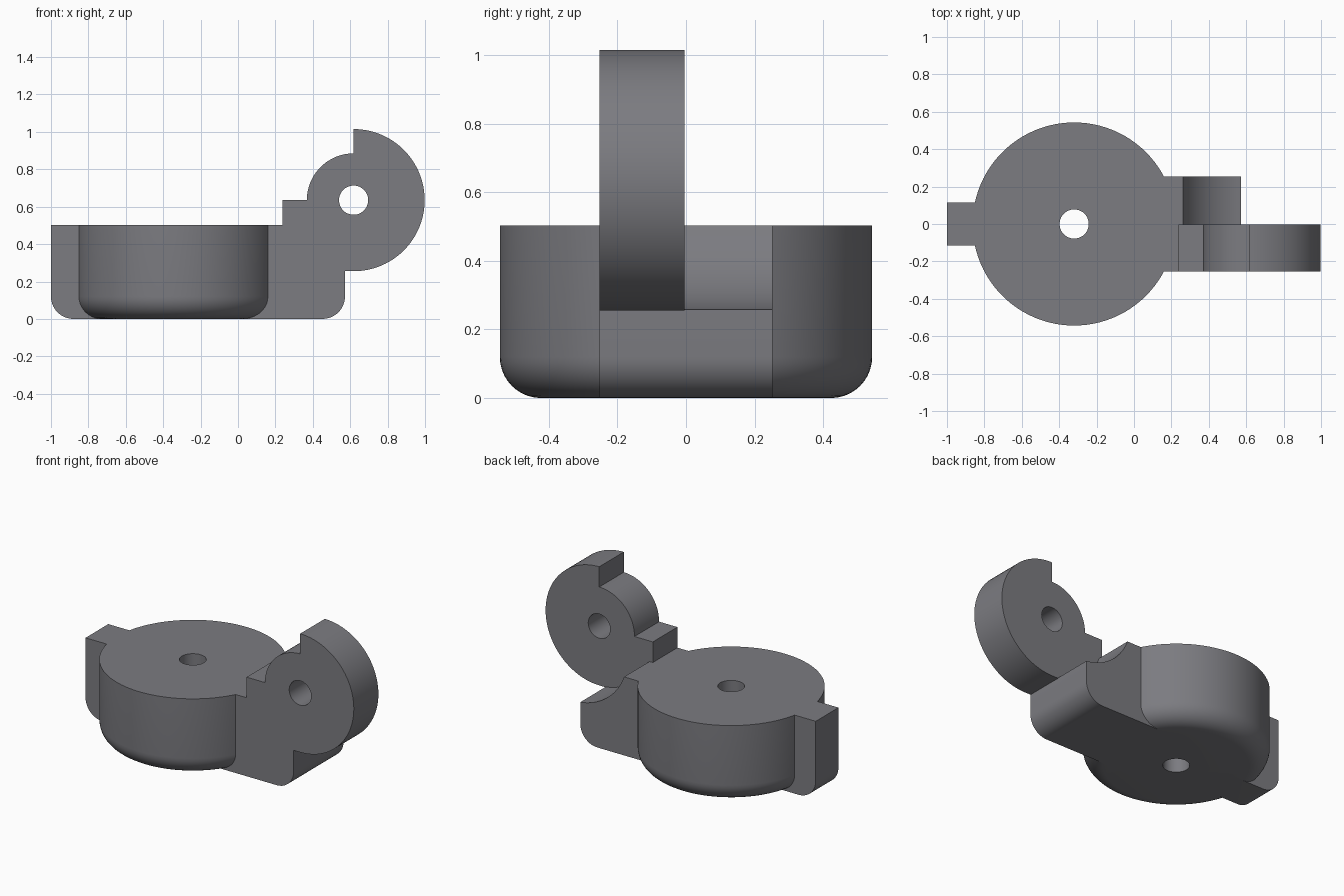
import bpy, bmesh, math

if "Cube" in bpy.data.objects:
    bpy.data.objects.remove(bpy.data.objects["Cube"])

grey = bpy.data.materials.new("dark_grey")
grey.diffuse_color = (0.2, 0.2, 0.218, 1)
grey.use_nodes = True
grey.node_tree.nodes["Principled BSDF"].inputs["Base Color"].default_value = grey.diffuse_color

CX = -0.32                      # cup axis
PX, PZ, R = 0.618, 0.635, 0.38  # hinge pivot and knuckle radius
W, H, F = 0.253, 0.503, 0.12    # arm half width, body height, bottom fillet


def arc(cx, cz, r, a0, a1, n):
    return [(cx + r * math.cos(math.radians(a0 + (a1 - a0) * i / n)),
             cz + r * math.sin(math.radians(a0 + (a1 - a0) * i / n))) for i in range(n + 1)]


def finish(name, bm):
    bmesh.ops.recalc_face_normals(bm, faces=bm.faces)
    me = bpy.data.meshes.new(name)
    bm.to_mesh(me)
    bm.free()
    me.materials.append(grey)
    ob = bpy.data.objects.new(name, me)
    bpy.context.collection.objects.link(ob)
    return ob


def extrude_xz(name, pts, y0, y1):
    """Solid from an x-z outline between two y planes."""
    bm = bmesh.new()
    face = bm.faces.new([bm.verts.new((x, y0, z)) for x, z in pts])
    out = bmesh.ops.extrude_face_region(bm, geom=[face])
    verts = [v for v in out["geom"] if isinstance(v, bmesh.types.BMVert)]
    bmesh.ops.translate(bm, verts=verts, vec=(0, y1 - y0, 0))
    return finish(name, bm)


def lathe(name, pts, cx, n=96):
    """Closed solid from an (r, z) outline, with flat caps."""
    bm = bmesh.new()
    rings = [[bm.verts.new((cx + r * math.cos(math.tau * i / n), r * math.sin(math.tau * i / n), z))
              for i in range(n)] for r, z in pts]
    for a, b in zip(rings, rings[1:]):
        for i in range(n):
            j = (i + 1) % n
            bm.faces.new((a[i], a[j], b[j], b[i]))
    bm.faces.new(rings[0])
    bm.faces.new(rings[-1])
    return finish(name, bm)


def combine(target, other, op):
    mod = target.modifiers.new(op.lower(), 'BOOLEAN')
    mod.operation, mod.solver, mod.object = op, 'EXACT', other
    bpy.context.view_layer.objects.active = target
    bpy.ops.object.modifier_apply(modifier=mod.name)
    bpy.data.objects.remove(other)


# round body with a filleted bottom edge
RB = 0.543
body = lathe("hinge_body", arc(RB - F, F, F, -90, 0, 10) + [(RB, H)], CX)

# end tab
tab = extrude_xz("end_tab", arc(-1 + F, F, F, 180, 270, 10) + [(-0.6, 0), (-0.6, H), (-1, H)],
                 -0.115, 0.115)

# arm outline shared by both halves: bottom edge and rounded outer corner
base = [(-0.1, H), (-0.1, 0)] + arc(0.572 - F, F, F, -90, 0, 10)

# rear half with a concave seat for the mating knuckle
a_end = 180 + math.degrees(math.asin((PZ - H) / R))
a_start = 270 - math.degrees(math.asin((PX - 0.572) / R))
rear = extrude_xz("rear_seat", base + arc(PX, PZ, R, a_start, a_end, 20), -0.1, W)

# front half: knuckle disc with a stepped quarter
front = extrude_xz("front_knuckle",
                   base + [(0.572, PZ - R)] + arc(PX, PZ, R, -90, 90, 48)
                   + arc(PX, PZ, 0.25, 90, 180, 24) + [(PX - R, PZ), (PX - R, H)], -W, -0.004)

for part in (tab, front, rear):
    combine(body, part, 'UNION')

# pin hole and centre hole
combine(body, extrude_xz("pin_cutter", arc(PX, PZ, 0.078, 0, 352.5, 47), -0.5, 0.5), 'DIFFERENCE')
combine(body, lathe("centre_cutter", [(0.078, -0.5), (0.078, 1)], CX, 48), 'DIFFERENCE')

bpy.ops.object.select_all(action='DESELECT')
body.select_set(True)
bpy.context.view_layer.objects.active = body
bpy.ops.object.shade_smooth_by_angle(angle=math.radians(25))
